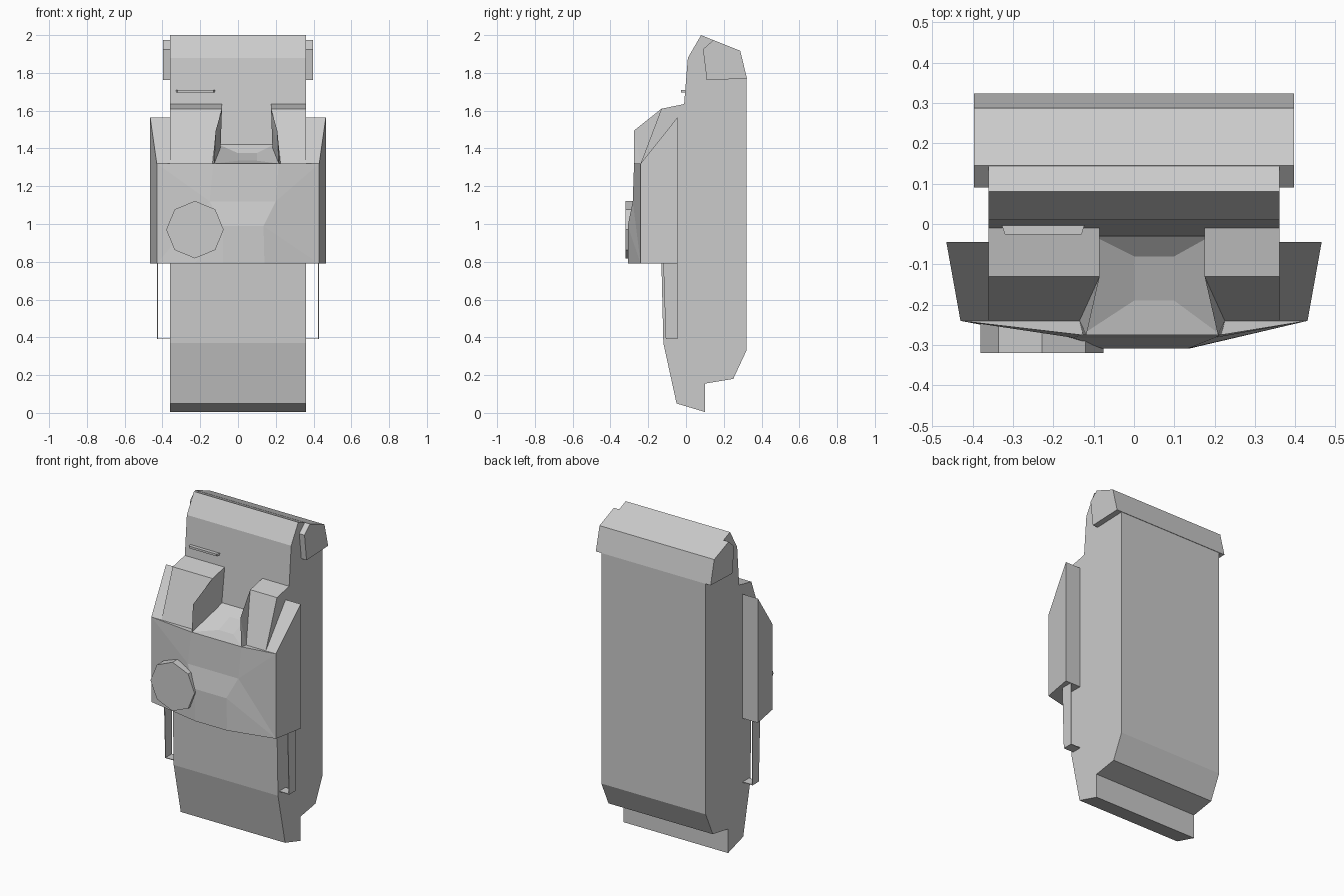
import bpy, bmesh, math
from mathutils import Matrix

if "Cube" in bpy.data.objects:
    bpy.data.objects.remove(bpy.data.objects["Cube"])


def finish(name, bm):
    bmesh.ops.recalc_face_normals(bm, faces=bm.faces)
    me = bpy.data.meshes.new(name)
    bm.to_mesh(me)
    bm.free()
    ob = bpy.data.objects.new(name, me)
    bpy.context.collection.objects.link(ob)
    return ob


def extrude_x(name, profile, x0, x1):
    """Extrude a (y, z) profile between two x positions."""
    bm = bmesh.new()
    f = bm.faces.new([bm.verts.new((x0, y, z)) for y, z in profile])
    r = bmesh.ops.extrude_face_region(bm, geom=[f])
    for v in r["geom"]:
        if isinstance(v, bmesh.types.BMVert):
            v.co.x = x1
    return finish(name, bm)


def hull(name, points):
    bm = bmesh.new()
    for p in points:
        bm.verts.new(p)
    bmesh.ops.convex_hull(bm, input=bm.verts[:])
    bmesh.ops.dissolve_limit(bm, angle_limit=0.01, verts=bm.verts[:], edges=bm.edges[:])
    return finish(name, bm)


def faces_mesh(name, pts, faces):
    bm = bmesh.new()
    vs = {k: bm.verts.new(p) for k, p in pts.items()}
    for f in faces:
        bm.faces.new([vs[k] for k in f.split()])
    return finish(name, bm)


# Main casing with chamfered ends
extrude_x("body", [(.08, 2), (.285, 1.915), (.32, 1.77), (.32, .33), (.25, .18),
                   (.10, .155), (.10, .005), (-.05, .05), (-.12, .37), (-.13, .79),
                   (-.13, 1.3), (-.03, 1.4), (-.01, 1.635), (.01, 1.88)], -.36, .36)

# Wider cap over the rear top edge
extrude_x("top_cap", [(.145, 1.974), (.09, 1.925), (.11, 1.762), (.323, 1.77),
                      (.287, 1.917)], -.396, .396)

# Faceted front cover: a bulging lower plateau blending into the upper edge
faces_mesh("front_cover", {
    "A": (-.43, -.24, 1.32), "T1": (-.13, -.275, 1.32), "T2": (.215, -.275, 1.32),
    "D": (.43, -.24, 1.32), "B": (-.43, -.24, .79), "Q0": (-.23, -.278, .79),
    "Q1": (-.08, -.308, .79), "Q2": (.14, -.308, .79), "C": (.43, -.24, .79),
    "M1": (-.15, -.282, 1.12), "M2": (.2, -.282, 1.12),
    "P1": (-.08, -.308, .99), "P2": (.135, -.308, .99),
    "E1": (-.465, -.045, 1.32), "E0": (-.465, -.045, .79),
    "F1": (.465, -.045, 1.32), "F0": (.465, -.045, .79),
}, ["A T1 M1", "A M1 B", "M1 Q0 B", "M1 P1 Q0", "P1 Q1 Q0", "T1 T2 M2 M1",
    "M1 M2 P2 P1", "P1 P2 Q2 Q1", "T2 D M2", "M2 D C", "M2 C P2", "P2 C Q2",
    "A B E0 E1", "D F1 F0 C", "E1 E0 F0 F1", "A E1 F1 D T2 T1",
    "B Q0 Q1 Q2 C F0 E0"])

# Dished ramp between the shoulders
faces_mesh("centre_ramp", {
    "a": (-.13, -.275, 1.32), "b": (.215, -.275, 1.32),
    "c": (.19, -.03, 1.42), "d": (-.1, -.03, 1.42),
    "e": (0, -.19, 1.335), "f": (.1, -.19, 1.335),
    "g": (.1, -.08, 1.375), "h": (0, -.08, 1.375),
    "k": (.19, -.03, 1.32), "l": (-.1, -.03, 1.32),
}, ["a b f e", "b c g f", "c d h g", "d a e h", "e f g h",
    "d c k l", "a d l", "b k c", "a l k b"])

# Paired side parts
for s, side in ((-1, "left"), (1, "right")):
    def ix(d):
        return .045 + s * d
    o = s * .36
    # Raised shoulder block
    hull(side + "_shoulder", [(x, y, z) for x, y, z in (
        (o, -.01, 1.635), (o, -.13, 1.61), (o, -.24, 1.32), (o, -.01, 1.32),
        (ix(.13), -.01, 1.635), (ix(.13), -.13, 1.61),
        (ix(.175), -.24, 1.32), (ix(.14), -.01, 1.32))])
    # Fin along the inner front edge of the shoulder
    hull(side + "_shoulder_fin", [
        (ix(.13), -.13, 1.61), (ix(.163), -.275, 1.495), (ix(.171), -.275, 1.32),
        (ix(.18), -.24, 1.32), (ix(.14), -.03, 1.32)])
    # Sloped wing on top of the cover side
    hull(side + "_wing", [
        (o, -.24, 1.32), (s * .43, -.24, 1.32), (o, -.045, 1.565),
        (s * .465, -.045, 1.565), (o, -.045, 1.32), (s * .465, -.045, 1.32)])
    # Thin hanging strip with a foot returning to the body
    extrude_x(side + "_strip", [(-.12, .79), (-.045, .79), (-.045, .39), (-.107, .39)],
              s * .424, s * .428)
    extrude_x(side + "_strip_foot", [(-.107, .394), (-.045, .394), (-.045, .39),
                                     (-.107, .39)], s * .355, s * .428)

# Slim button bar near the top
hull("button_bar", [(x, y, z) for z in (1.697, 1.71)
                    for x, y in ((-.33, .005), (-.12, .005), (-.32, -.026), (-.13, -.026))])

# Octagonal dial
bm = bmesh.new()
bmesh.ops.create_cone(bm, cap_ends=True, segments=8, radius1=.152, radius2=.152, depth=.08,
                      matrix=Matrix.Translation((-.228, -.28, .97)) @ Matrix.Rotation(math.pi / 2, 4, 'X'))
finish("dial", bm)
